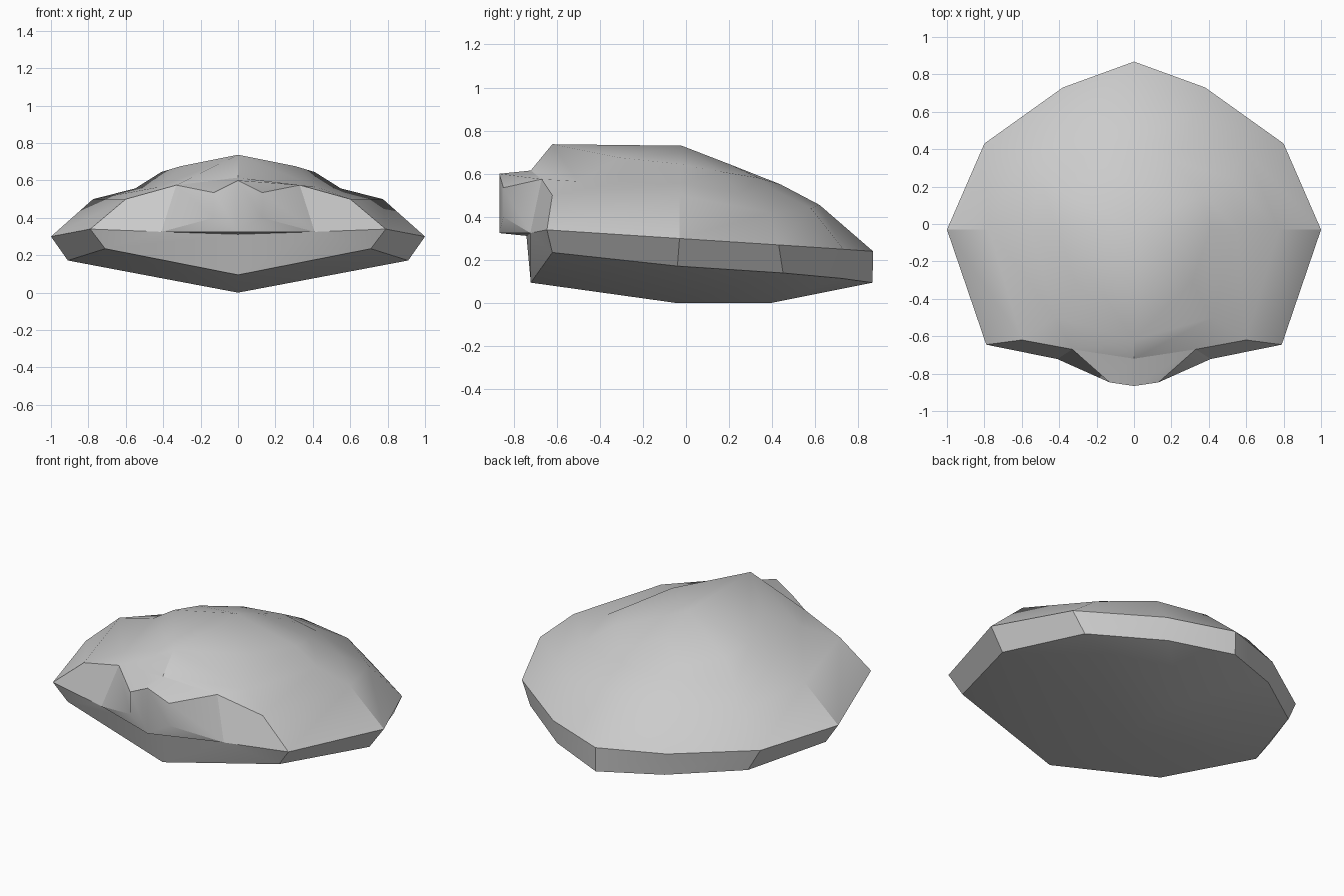
import bpy, bmesh, math

if "Cube" in bpy.data.objects:
    bpy.data.objects.remove(bpy.data.objects["Cube"])


def build(name, faces):
    """Make a mirrored, welded object from right-half faces."""
    bm = bmesh.new()
    for f in faces:
        pts = []
        for p in f:
            if p not in pts:
                pts.append(p)
        if len(pts) < 3:
            continue
        for s in (1, -1):
            q = [(s * x, y, z) for x, y, z in pts][::s]
            bm.faces.new([bm.verts.new(p) for p in q])
    bmesh.ops.remove_doubles(bm, verts=bm.verts, dist=0.0005)
    bmesh.ops.recalc_face_normals(bm, faces=bm.faces)
    me = bpy.data.meshes.new(name)
    bm.to_mesh(me)
    bm.free()
    ob = bpy.data.objects.new(name, me)
    bpy.context.collection.objects.link(ob)
    bpy.ops.object.select_all(action='DESELECT')
    bpy.context.view_layer.objects.active = ob
    ob.select_set(True)
    bpy.ops.object.shade_smooth_by_angle(angle=math.radians(30))
    return ob


def loft(a, b):
    return [(a[i], a[i + 1], b[i + 1], b[i]) for i in range(len(a) - 1)]


# Half rings of the shell, front to back
keel = [(0, -.72, .095), (0, -.04, 0), (0, .39, 0), (0, .39, 0), (0, .865, .095)]
rim = [(.71, -.62, .235), (.91, -.04, .172), (.73, .45, .14), (.36, .72, .115), (0, .865, .095)]
widest = [(.79, -.645, .34), (1, -.03, .30), (.80, .43, .27), (.38, .73, .25), (0, .868, .24)]
shoulder = [(.60, -.62, .50), (.775, -.03, .50), (.60, .39, .42), (.33, .58, .44), (0, .62, .455)]
outer = [(.42, -.50, .565), (.55, -.03, .557), (.51, .25, .51), (.25, .40, .53), (0, .44, .55)]
inner = [(.31, -.31, .675), (.41, -.03, .645), (.37, .16, .61), (.20, .34, .58), (0, .44, .55)]
crest = [(0, -.62, .737), (0, -.02, .73), (0, -.02, .73), (0, .20, .645), (0, .44, .55)]

# Head points
cheek, tip = (.33, -.67, .575), (.41, -.722, .325)
brow, throat = (0, -.72, .615), (0, -.74, .312)
nose_top, nose_low = (0, -.866, .60), (0, -.866, .325)
face_top, face_low = (.13, -.847, .535), (.13, -.847, .40)

rings = [keel, rim, widest, shoulder, outer, inner, crest]
shell = [f for a, b in zip(rings, rings[1:]) for f in loft(a, b)]
# Front wall and brow of the shell
shell += [
    (keel[0], rim[0], tip, throat),
    (rim[0], widest[0], tip),
    (widest[0], shoulder[0], cheek, tip),
    (cheek, shoulder[0], outer[0]),
    (brow, cheek, outer[0], crest[0]),
    (outer[0], inner[0], crest[0]),
]
build("shell", shell)

# Projecting head at the front
build("head", [
    (nose_top, face_top, cheek, brow),
    (nose_top, nose_low, face_low, face_top),
    (face_top, face_low, tip, cheek),
    (nose_low, tip, face_low),
    (nose_low, throat, tip),
])
